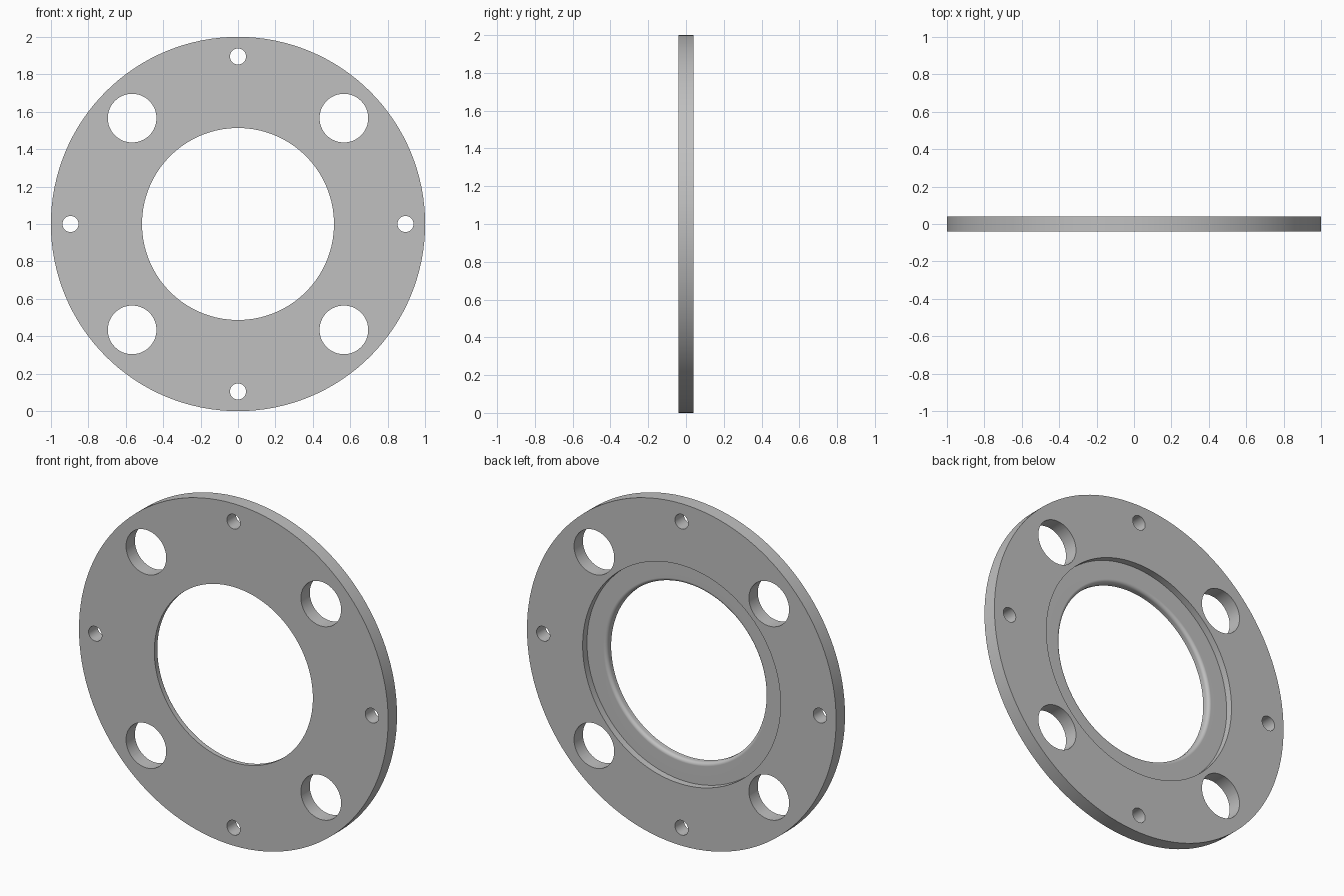
import bpy, bmesh
from math import pi, sin, cos, radians
from mathutils import Matrix, Vector

cube = bpy.data.objects.get("Cube")
if cube:
    bpy.data.objects.remove(cube)

HALF = 0.041          # half the plate thickness
OUTER, BORE, RECESS = 1.0, 0.513, 0.64
FLOOR = 0.001         # y of the recess floor
FILLET = 0.02
CENTRE = Vector((0, 0, 1))

steel = bpy.data.materials.new("light_grey_metal")
steel.use_nodes = True
grey = (0.53, 0.53, 0.53, 1)
steel.diffuse_color = grey
steel.node_tree.nodes["Principled BSDF"].inputs["Base Color"].default_value = grey


def new_object(name, bm):
    mesh = bpy.data.meshes.new(name)
    bm.to_mesh(mesh)
    bm.free()
    mesh.materials.append(steel)
    obj = bpy.data.objects.new(name, mesh)
    bpy.context.collection.objects.link(obj)
    return obj


# Flange ring: a cross-section (radius, y) turned about the y axis
profile = [(BORE, -HALF), (OUTER, -HALF), (OUTER, HALF), (RECESS, HALF), (RECESS, FLOOR)]
for i in range(6):    # rounded lip between recess floor and bore
    a = radians(90 + 18 * i)
    profile.append((BORE + FILLET + FILLET * cos(a), FLOOR - FILLET + FILLET * sin(a)))

bm = bmesh.new()
verts = [bm.verts.new((r, y, 1)) for r, y in profile]
edges = [bm.edges.new((v, verts[i - 1])) for i, v in enumerate(verts)]
bmesh.ops.spin(bm, geom=verts + edges, cent=CENTRE, axis=(0, 1, 0),
               angle=2 * pi, steps=128, use_merge=True)
bmesh.ops.remove_doubles(bm, verts=bm.verts, dist=0.0001)
bmesh.ops.recalc_face_normals(bm, faces=bm.faces)
flange = new_object("flange_ring", bm)

# Hole cutters: four large holes on the diagonals, four small ones on the axes
bm = bmesh.new()
for k in range(8):
    radius, distance, sides = (0.13, 0.8, 64) if k % 2 else (0.043, 0.895, 32)
    a = k * pi / 4
    place = Matrix.Translation(CENTRE + distance * Vector((cos(a), 0, sin(a))))
    bmesh.ops.create_cone(bm, cap_ends=True, segments=sides, radius1=radius,
                          radius2=radius, depth=0.3,
                          matrix=place @ Matrix.Rotation(pi / 2, 4, 'X'))
cutter = new_object("hole_cutter", bm)
cutter.hide_render = True

# Cut the holes, then drop the cutter
bpy.ops.object.select_all(action='DESELECT')
bpy.context.view_layer.objects.active = flange
flange.select_set(True)
cut = flange.modifiers.new("bolt_holes", 'BOOLEAN')
cut.operation = 'DIFFERENCE'
cut.solver = 'EXACT'
cut.object = cutter
bpy.ops.object.modifier_apply(modifier=cut.name)
bpy.data.objects.remove(cutter)

# Smooth round walls with sharp rims and flat faces
bpy.ops.object.shade_smooth_by_angle(angle=radians(30))
weighted = flange.modifiers.new("flat_face_normals", 'WEIGHTED_NORMAL')
weighted.keep_sharp = True
